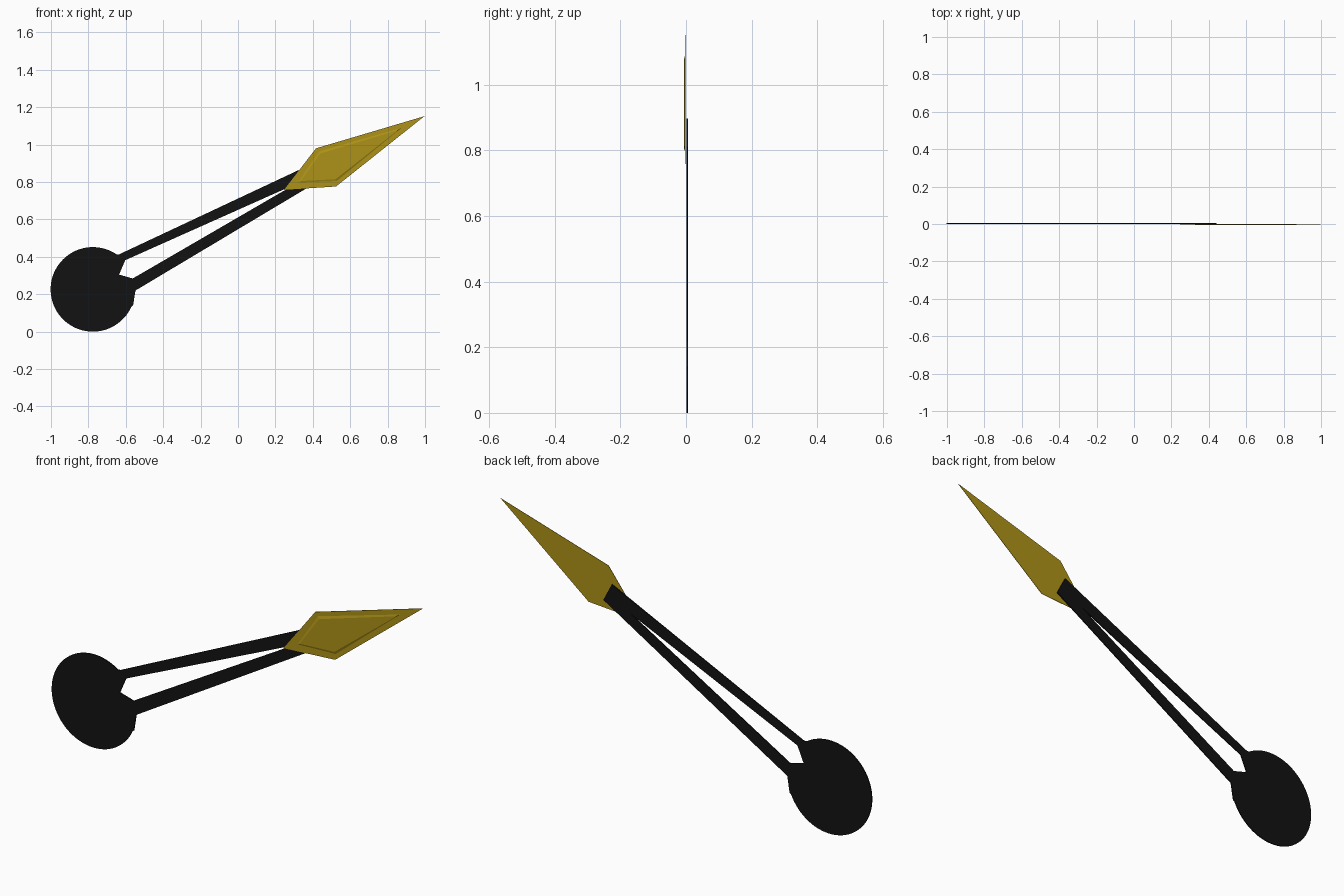
import bpy, bmesh, math
from mathutils import Vector

if "Cube" in bpy.data.objects:
    bpy.data.objects.remove(bpy.data.objects["Cube"])


def material(name, rgb):
    m = bpy.data.materials.new(name)
    m.diffuse_color = (*rgb, 1)
    m.use_nodes = True
    m.node_tree.nodes["Principled BSDF"].inputs["Base Color"].default_value = m.diffuse_color
    return m


def make_object(name, bm, mat):
    bmesh.ops.recalc_face_normals(bm, faces=bm.faces)
    me = bpy.data.meshes.new(name)
    bm.to_mesh(me)
    bm.free()
    ob = bpy.data.objects.new(name, me)
    bpy.context.collection.objects.link(ob)
    me.materials.append(mat)
    return ob


def ring(bm, pts, y):
    return [bm.verts.new((x, y, z)) for x, z in pts]


black = material("black", (0.006, 0.006, 0.006))
gold = material("gold", (0.42, 0.29, 0.009))

# Hand body: counterweight disc and two converging arms, cut from one thin sheet
cx, cz, r = -0.776, 0.226, 0.226
steps = 64
outline = []
for i in range(steps + 1):
    a = math.radians(56 + (336 - 56) * i / steps)
    outline.append((cx + r * math.cos(a), cz + r * math.sin(a)))
outline += [(-0.561, 0.14), (-0.548, 0.22), (0.44, 0.81), (0.395, 0.897), (-0.636, 0.413)]
slot = [(-0.603, 0.382), (-0.636, 0.305), (-0.563, 0.284), (0.30, 0.785)]

bm = bmesh.new()
edges = []
for loop in (outline, slot):
    vs = ring(bm, loop, 0.001)
    edges += [bm.edges.new((vs[i - 1], vs[i])) for i in range(len(vs))]
bmesh.ops.triangle_fill(bm, edges=edges, use_beauty=True, use_dissolve=False)
ext = bmesh.ops.extrude_face_region(bm, geom=bm.faces[:], use_keep_orig=True)
top = [g for g in ext["geom"] if isinstance(g, bmesh.types.BMVert)]
bmesh.ops.translate(bm, verts=top, vec=Vector((0, 0.005, 0)))
make_object("hand_body", bm, black)

# Arrow head: thin kite with a raised, bevelled inner panel on the front
kite = [(0.246, 0.758), (0.417, 0.98), (0.997, 1.152), (0.524, 0.776)]
step = [(0.322, 0.797), (0.432, 0.963), (0.875, 1.09), (0.527, 0.805)]
panel = [(0.335, 0.805), (0.44, 0.952), (0.855, 1.077), (0.522, 0.815)]

bm = bmesh.new()
levels = [ring(bm, p, y) for p, y in
          ((kite, -0.001), (kite, -0.003), (step, -0.003), (panel, -0.006))]
for a, b in zip(levels, levels[1:]):
    for i in range(4):
        bm.faces.new((a[i - 1], a[i], b[i], b[i - 1]))
bm.faces.new(levels[0])
bm.faces.new(levels[-1])
make_object("arrow_head", bm, gold)
